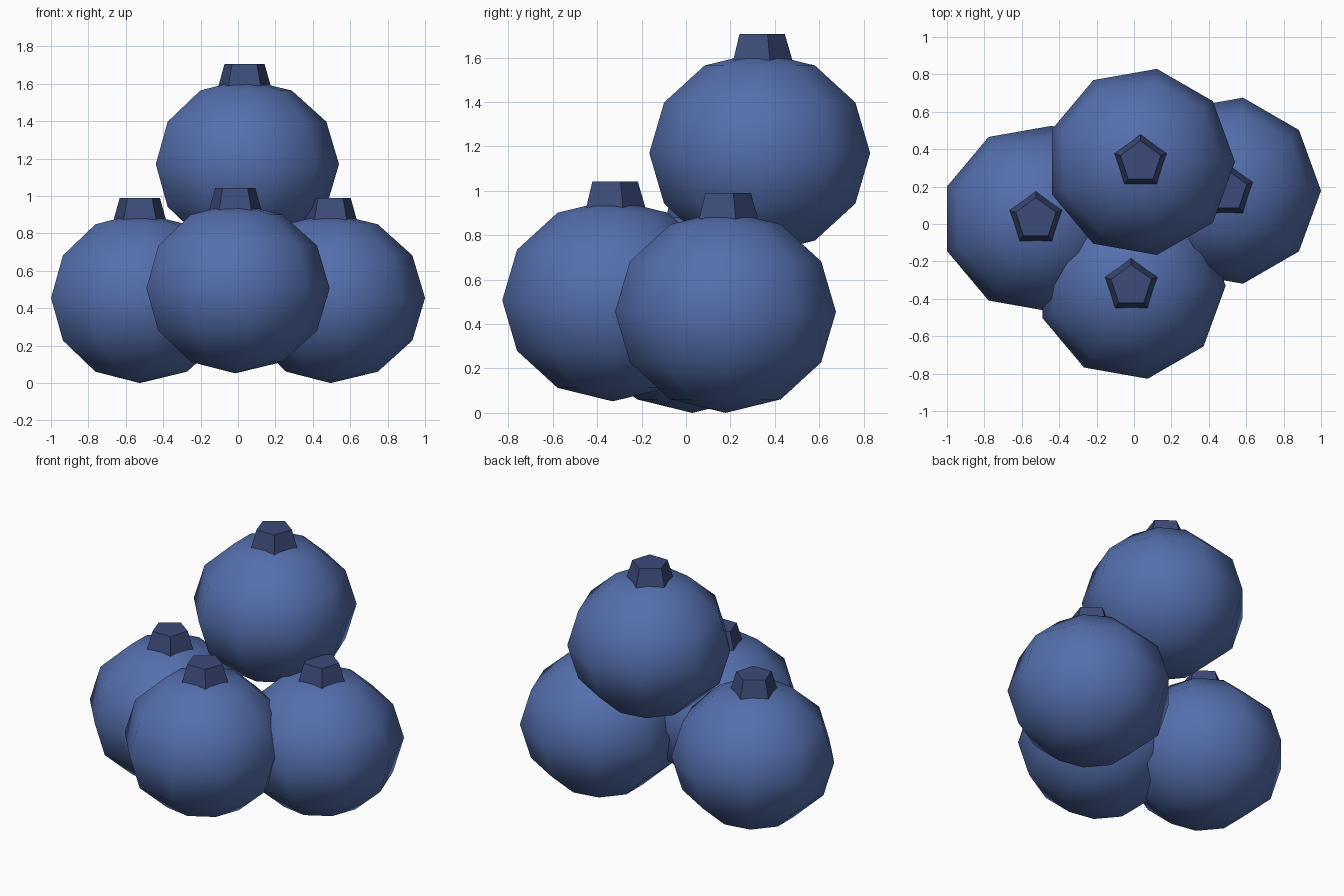
import bpy
from math import radians

if "Cube" in bpy.data.objects:
    bpy.data.objects.remove(bpy.data.objects["Cube"])

RADIUS = 0.505
HEIGHT = 0.455


def material(name, rgb):
    mat = bpy.data.materials.new(name)
    mat.diffuse_color = (*rgb, 1)
    mat.use_nodes = True
    mat.node_tree.nodes["Principled BSDF"].inputs["Base Color"].default_value = mat.diffuse_color
    return mat


skin = material("berry_skin", (0.09, 0.16, 0.42))
dark = material("crown_skin", (0.045, 0.07, 0.19))


def berry(name, x, y, z):
    # Slightly squashed nine-sided fruit
    bpy.ops.mesh.primitive_uv_sphere_add(segments=9, ring_count=6, radius=1,
                                         location=(x, y, z))
    body = bpy.context.object
    body.name = name + "_berry"
    body.scale = (RADIUS, RADIUS, HEIGHT)
    bpy.ops.object.transform_apply(location=False, rotation=False, scale=True)
    # First corner must sit on +x
    points = [v.co for v in body.data.vertices if abs(v.co.z) < 0.01]
    if max(p.x for p in points) < RADIUS - 0.001:
        body.rotation_euler.z = radians(-90)
    bpy.ops.object.shade_smooth()
    body.data.materials.append(skin)

    # Five-sided tapered crown, one corner towards the back
    bpy.ops.mesh.primitive_cone_add(vertices=5, radius1=0.151, radius2=0.113,
                                    depth=0.13, location=(x, y, z + 0.47))
    crown = bpy.context.object
    crown.name = name + "_crown"
    points = [v.co for v in crown.data.vertices]
    if max(p.y for p in points) < 0.1505:
        crown.rotation_euler.z = radians(90)
    bpy.ops.object.shade_flat()
    crown.data.materials.append(dark)


# Three berries at the bottom and one stacked behind
berry("left", -0.525, 0.028, 0.455)
berry("right", 0.495, 0.178, 0.455)
berry("front", -0.015, -0.33, 0.507)
berry("top", 0.035, 0.332, 1.17)
